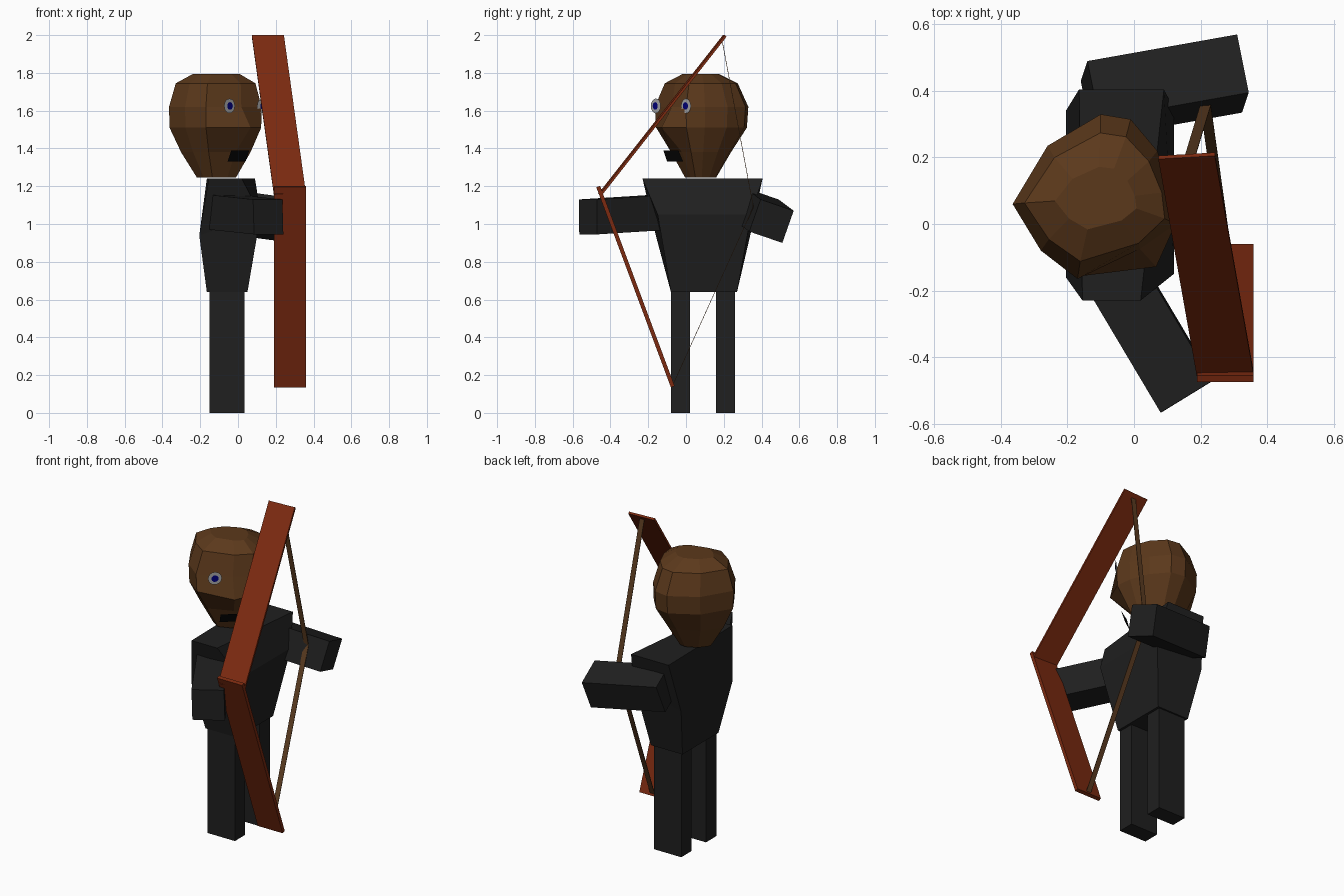
import bpy
from math import cos, sin, pi
from mathutils import Vector as V

if "Cube" in bpy.data.objects:
    bpy.data.objects.remove(bpy.data.objects["Cube"])


def material(name, r, g, b):
    m = bpy.data.materials.new(name)
    m.diffuse_color = (r, g, b, 1)
    m.use_nodes = True
    m.node_tree.nodes["Principled BSDF"].inputs["Base Color"].default_value = m.diffuse_color
    return m


BLACK = material("black_cloth", 0.014, 0.014, 0.014)
SKIN = material("brown_skin", 0.105, 0.04, 0.011)
BOW = material("red_wood", 0.2, 0.023, 0.005)
CORD = material("cord_brown", 0.105, 0.045, 0.015)
GREY = material("eye_grey", 0.4, 0.4, 0.4)
BLUE = material("iris_blue", 0.0, 0.0, 0.2)
DARK = material("mouth_black", 0.003, 0.003, 0.003)


def mesh(name, verts, faces, mat):
    me = bpy.data.meshes.new(name)
    me.from_pydata([tuple(v) for v in verts], [], faces)
    me.materials.append(mat)
    ob = bpy.data.objects.new(name, me)
    bpy.context.collection.objects.link(ob)
    return ob


def loft(name, rings, mat):
    """Skin equal-length rings from bottom to top and cap both ends."""
    n = len(rings[0])
    verts = [v for r in rings for v in r]
    faces = [tuple(range(n))[::-1], tuple(range(len(verts) - n, len(verts)))]
    for k in range(len(rings) - 1):
        for i in range(n):
            j = (i + 1) % n
            faces.append((k * n + i, k * n + j, (k + 1) * n + j, (k + 1) * n + i))
    return mesh(name, verts, faces, mat)


def slab(name, p, u, v, w, mat):
    """Box from a corner and three edge vectors."""
    p, u, v, w = map(V, (p, u, v, w))
    if u.cross(v).dot(w) < 0:
        u, v = v, u
    base = [p, p + u, p + u + v, p + v]
    return loft(name, [base, [q + w for q in base]], mat)


# Torso, faceted at the chest
loft("torso", [
    [(-0.165, -0.08, 0.64), (0.05, -0.08, 0.64), (0.05, 0.27, 0.64), (-0.165, 0.27, 0.64)],
    [(-0.205, -0.16, 0.94), (0.12, -0.15, 1.05), (0.12, 0.345, 1.05), (-0.205, 0.34, 0.94)],
    [(-0.155, -0.23, 1.24), (0.02, -0.23, 1.24), (0.09, 0.405, 1.24), (-0.165, 0.405, 1.24)],
], BLACK)

# Legs
for side, y in (("right", -0.08), ("left", 0.16)):
    slab(side + "_leg", (-0.15, y, 0), (0.185, 0, 0), (0, 0.1, 0), (0, 0, 0.64), BLACK)

# Arm holding the bow, and arm drawing the string
slab("bow_arm", (0.085, -0.565, 0.945), (0.155, 0.095, 0),
     (-0.005, -0.002, 0.185), (-0.235, 0.395, 0.025), BLACK)
slab("draw_arm", (0.31, 0.57, 1.07), (0.035, -0.175, 0.06),
     (-0.02, -0.06, -0.17), (-0.45, -0.08, 0.06), BLACK)

# Head: one outline scaled per level, with the nose corner pushed out once
outline = [(-0.365, 0.06), (-0.28, -0.08), (-0.17, -0.165), (0.06, -0.125), (0.125, 0.0),
           (0.115, 0.1), (0.07, 0.22), (-0.01, 0.315), (-0.1, 0.33), (-0.26, 0.235)]
CX, CY, NOSE = -0.11, 0.075, 3
levels = [  # z, x scale, y scale, nose scale
    (1.245, 0.42, 0.33, 0.75), (1.38, 0.75, 0.64, 0.75), (1.51, 0.99, 0.97, 1.05),
    (1.62, 1.0, 1.0, 0.75), (1.745, 0.86, 0.78, 0.85), (1.795, 0.5, 0.38, 0.85)]
rings = []
for z, sx, sy, sn in levels:
    ring = []
    for i, (x, y) in enumerate(outline):
        k = sn if i == NOSE else 1
        ring.append((CX + (x - CX) * sx * k, CY + (y - CY) * sy * k, z))
    rings.append(ring)
loft("head", rings, SKIN)

# Eyes: flat discs facing diagonally forward
ALONG, OUT = V((0.738, 0.675, 0)), V((0.675, -0.738, 0))


def disc(name, c, r, mat, offset):
    c = V(c) + OUT * offset
    ring = [c + ALONG * r * cos(a) + V((0, 0, r * sin(a)))
            for a in (2 * pi * i / 16 for i in range(16))]
    return mesh(name, ring, [tuple(range(16))], mat)


for side, c in (("right", (-0.045, -0.16, 1.625)), ("left", (0.13, 0.0, 1.625))):
    disc(side + "_eye", c, 0.039, GREY, 0)
    disc(side + "_iris", c, 0.02, BLUE, 0.004)

# Mouth
mesh("mouth", [(-0.055, -0.10, 1.33), (0.04, -0.015, 1.33),
               (0.06, -0.04, 1.39), (-0.035, -0.12, 1.39)], [(0, 1, 2, 3)], DARK)

# Bow limbs: two thin planks meeting at the grip
slab("upper_limb", (0.19, -0.465, 1.16), (0.17, 0.01, 0), (0, 0.01, -0.008),
     (-0.117, 0.66, 0.84), BOW)
slab("lower_limb", (0.19, -0.475, 1.195), (0.17, 0, 0), (0, 0.02, 0.007),
     (0, 0.395, -1.06), BOW)

# Bowstring: two thin flat bands meeting at the drawing hand
NOCK = V((0.215, 0.355, 1.09))
for name, end in (("upper_string", (0.165, 0.19, 1.97)), ("lower_string", (0.275, -0.07, 0.15))):
    slab(name, V(end) - V((0.016, 0, 0)), (0.032, 0, 0), (0, 0.003, 0),
         NOCK - V(end), CORD)
